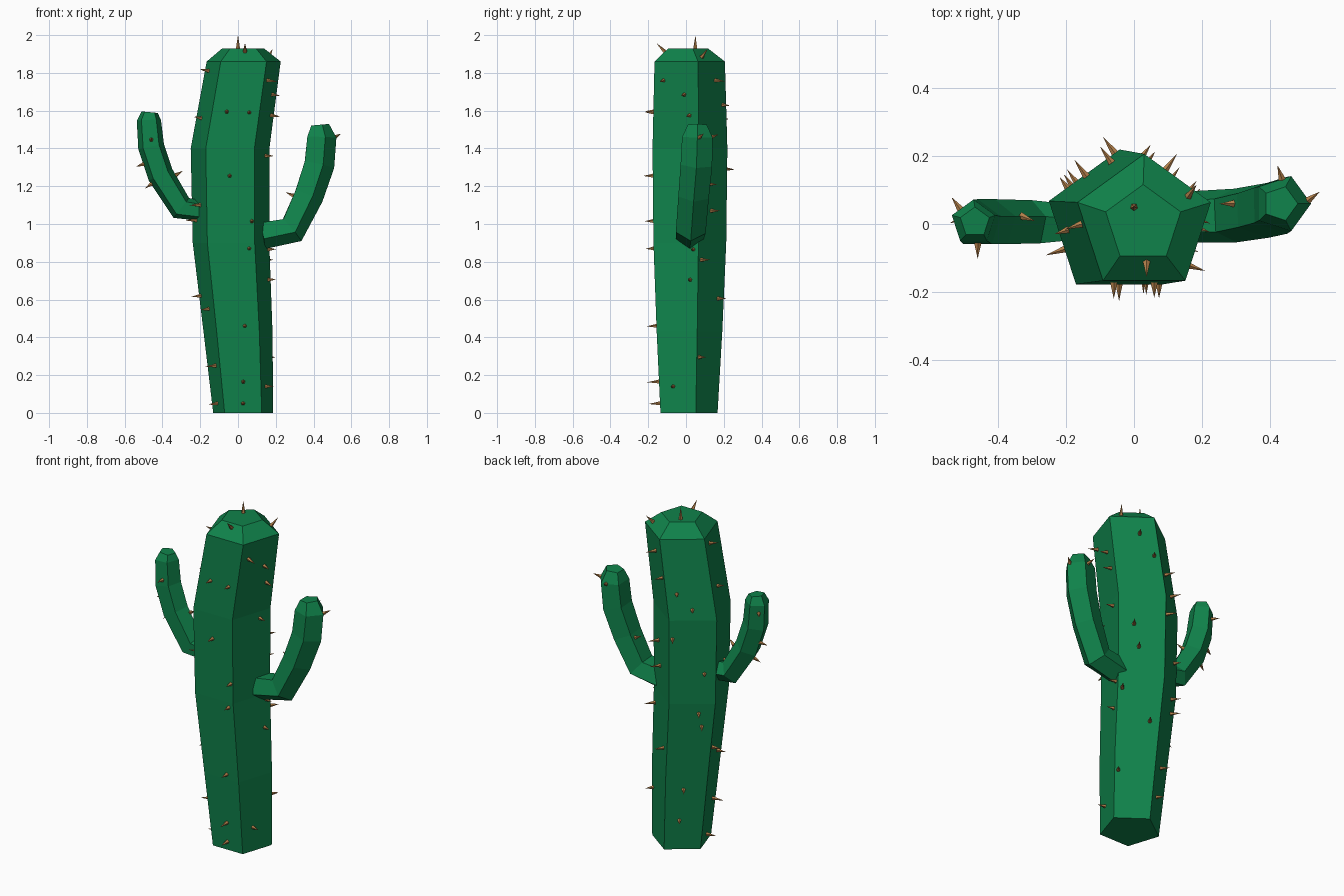
import bpy, bmesh, math, random
from mathutils import Vector, Matrix
from mathutils.bvhtree import BVHTree

if "Cube" in bpy.data.objects:
    bpy.data.objects.remove(bpy.data.objects["Cube"])

random.seed(4)


def material(name, col):
    m = bpy.data.materials.new(name)
    m.diffuse_color = (*col, 1)
    m.use_nodes = True
    m.node_tree.nodes["Principled BSDF"].inputs["Base Color"].default_value = m.diffuse_color
    return m


green = material("cactus green", (0.005, 0.225, 0.07))
tan = material("spine tan", (0.46, 0.22, 0.07))


def finish(bm, name, mat):
    bmesh.ops.recalc_face_normals(bm, faces=bm.faces)
    me = bpy.data.meshes.new(name)
    bm.to_mesh(me)
    me.materials.append(mat)
    ob = bpy.data.objects.new(name, me)
    bpy.context.collection.objects.link(ob)
    tree = BVHTree.FromBMesh(bm)
    bm.free()
    return tree


def limb(name, path, phase=0, level=False):
    """Five-sided tube along (x, y, z, radius) points; returns its surface tree."""
    bm = bmesh.new()
    pts = [Vector(p[:3]) for p in path]
    rings = []
    for i, p in enumerate(path):
        t = pts[min(i + 1, len(pts) - 1)] - pts[max(i - 1, 0)]
        t = Vector((0, 0, 1)) if level else t.normalized()
        u = Vector((0, 1, 0))
        u = (u - t * u.dot(t)).normalized()
        b = t.cross(u)
        ring = []
        for k in range(5):
            a = math.radians(phase + 72 * k)
            ring.append(bm.verts.new(pts[i] + p[3] * (u * math.cos(a) + b * math.sin(a))))
        rings.append(ring)
    for r, s in zip(rings, rings[1:]):
        for k in range(5):
            j = (k + 1) % 5
            bm.faces.new((r[k], r[j], s[j], s[k]))
    bm.faces.new(rings[0])
    bm.faces.new(rings[-1])
    return finish(bm, name, green)


# Trunk and arms
trunk_path = [(0.0275, 0, 0, 0.167), (0.0, 0, 0.43, 0.192), (-0.037, 0, 0.9, 0.213),
              (-0.042, 0, 1.4, 0.219), (0.03, 0, 1.86, 0.206), (0.027, 0, 1.93, 0.116)]
trunk = limb("trunk", trunk_path, level=True)
left = limb("left_arm", [(-0.16, 0, 1.065, 0.055), (-0.30, 0, 1.085, 0.07),
                         (-0.41, 0, 1.26, 0.073), (-0.46, 0, 1.41, 0.073),
                         (-0.472, 0.005, 1.55, 0.067), (-0.468, 0.005, 1.592, 0.045)])
right = limb("right_arm", [(0.13, 0.02, 0.945, 0.078), (0.282, 0.025, 0.973, 0.083),
                           (0.368, 0.04, 1.15, 0.085), (0.423, 0.055, 1.315, 0.088),
                           (0.436, 0.06, 1.46, 0.085), (0.43, 0.06, 1.525, 0.052)], phase=-18)

# Spines gathered in one mesh
spines = bmesh.new()


def spine(pos, normal, length=None):
    h = length or random.uniform(0.045, 0.07)
    rot = normal.to_track_quat('Z', 'Y').to_matrix().to_4x4()
    m = Matrix.Translation(pos + normal * (h / 2 - 0.004)) @ rot
    bmesh.ops.create_cone(spines, cap_ends=True, segments=5, radius1=0.012,
                          radius2=0, depth=h, matrix=m)


# Trunk spines as (direction in degrees, height)
for ang, z in [
        (-109, 1.595), (-71, 1.59), (-104, 1.255), (-67, 1.015), (-71, 0.87),
        (-77, 0.46), (-79, 0.165), (-79, 0.05),
        (-38, 1.76), (-3, 1.685), (6, 1.575), (0, 1.36), (14, 0.865), (8, 0.705), (-25, 0.14),
        (60, 1.76), (50, 1.21), (60, 1.07), (28, 0.81), (22, 0.295), (84, 1.63), (80, 0.605),
        (110, 1.55), (135, 1.46), (105, 1.29), (152, 1.08), (145, 0.84), (150, 0.76),
        (120, 0.37), (110, 0.18),
        (180, 1.81), (185, 1.56), (200, 1.10), (180, 1.02), (170, 0.62), (205, 0.55),
        (215, 0.25), (200, 0.05)]:
    a = math.radians(ang)
    d = Vector((math.cos(a), math.sin(a), 0))
    hit, n, _, _ = trunk.ray_cast(Vector((0, 0, z)) + d * 2, -d)
    if hit is None:
        continue
    spine(hit, n)

# Crown spines
spine(Vector((0, 0.05, 1.93)), Vector((0, 0, 1)), 0.074)
for p in [(0.037, -0.13, 1.93), (0.18, 0.11, 1.92)]:
    hit, n, _, _ = trunk.find_nearest(Vector(p))
    spine(hit, n)

# Arm spines, placed at the nearest surface point
for tree, p in [(left, (-0.55, 0, 1.30)), (left, (-0.49, 0, 1.19)), (left, (-0.31, 0.04, 1.27)),
                (left, (-0.46, -0.1, 1.45)), (left, (-0.53, 0.07, 1.5)),
                (right, (0.54, 0.09, 1.475)), (right, (0.27, 0.06, 1.16)),
                (right, (0.42, 0.18, 1.47))]:
    hit, n, _, _ = tree.find_nearest(Vector(p))
    spine(hit, n, 0.05)

finish(spines, "spines", tan)
